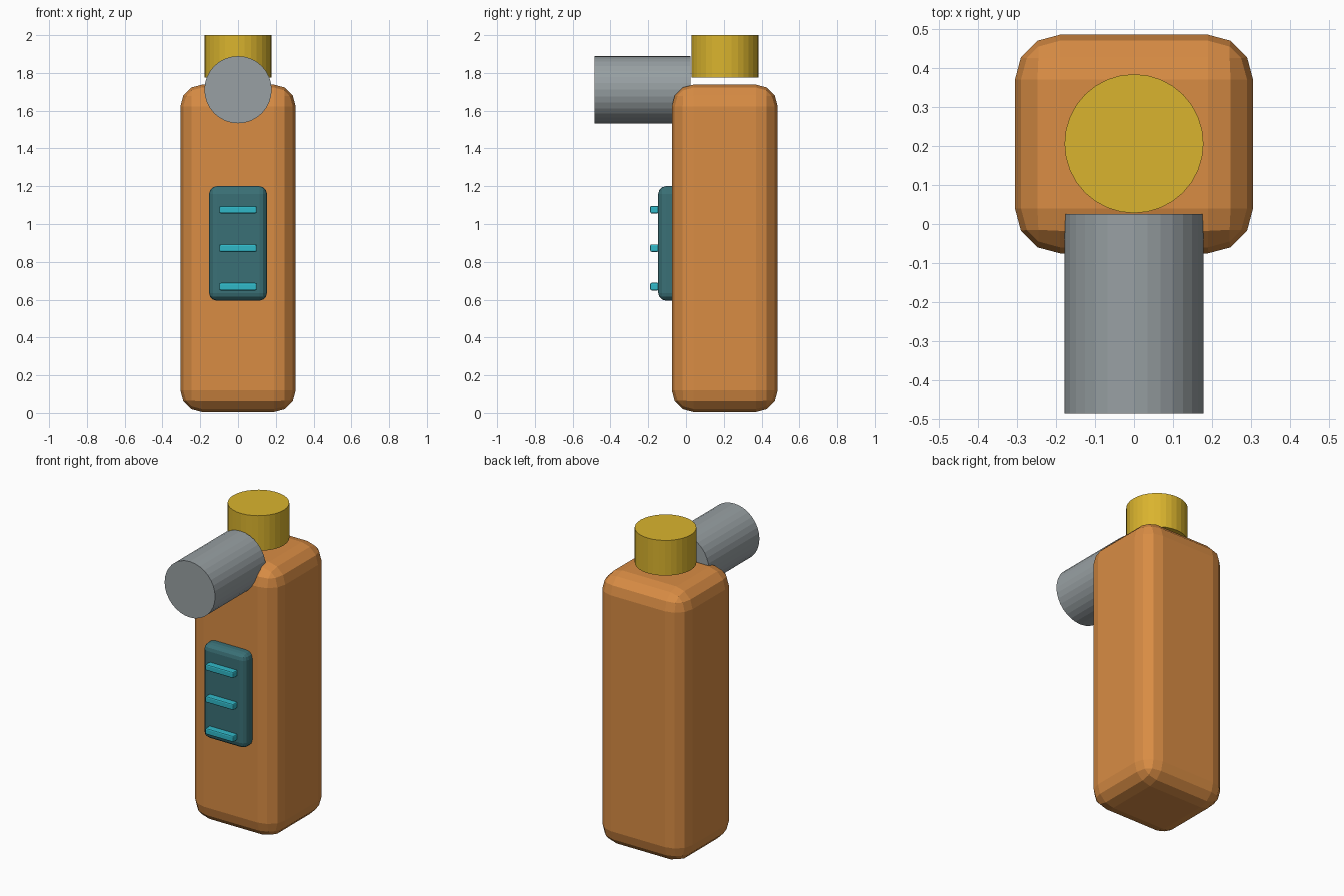
import bpy
import bmesh
import math
from mathutils import Matrix, Vector

if "Cube" in bpy.data.objects:
    bpy.data.objects.remove(bpy.data.objects["Cube"])


def material(name, rgb):
    """Flat colour given as sRGB 0-255, stored as linear."""
    m = bpy.data.materials.new(name)
    lin = [(c / 255 / 12.92) if c < 11 else ((c / 255 + 0.055) / 1.055) ** 2.4 for c in rgb]
    m.diffuse_color = (*lin, 1)
    m.use_nodes = True
    m.node_tree.nodes["Principled BSDF"].inputs["Base Color"].default_value = m.diffuse_color
    return m


ORANGE = material("orange", (216, 140, 68))
YELLOW = material("yellow", (218, 180, 46))
GREY = material("grey", (152, 160, 163))
DARK_TEAL = material("dark teal", (58, 112, 118))
CYAN = material("cyan", (48, 184, 200))


def finish(name, bm, mat):
    mesh = bpy.data.meshes.new(name)
    bm.to_mesh(mesh)
    bm.free()
    mesh.materials.append(mat)
    ob = bpy.data.objects.new(name, mesh)
    bpy.context.collection.objects.link(ob)
    return ob


def rounded_box(name, lo, hi, radius, segments, mat):
    lo, hi = Vector(lo), Vector(hi)
    bm = bmesh.new()
    bmesh.ops.create_cube(bm, size=1, matrix=Matrix.Translation((lo + hi) / 2) @ Matrix.Diagonal((*(hi - lo), 1)))
    ob = finish(name, bm, mat)
    bev = ob.modifiers.new("rounded edges", "BEVEL")
    bev.width, bev.segments = radius, segments
    return ob


def cylinder(name, centre, radius, length, mat, tilt=0):
    bm = bmesh.new()
    bmesh.ops.create_cone(bm, cap_ends=True, segments=32, radius1=radius, radius2=radius, depth=length,
                          matrix=Matrix.Translation(centre) @ Matrix.Rotation(tilt, 4, "X"))
    return finish(name, bm, mat)


# Main body
rounded_box("body", (-0.305, -0.075, 0.005), (0.305, 0.485, 1.738), 0.115, 3, ORANGE)

# Cap hovering just above the body, and the forward-facing barrel
cylinder("top_cap", (0, 0.206, 1.888), 0.178, 0.224, YELLOW)
cylinder("front_barrel", (0, -0.23, 1.711), 0.178, 0.51, GREY, math.pi / 2)

# Front panel with three raised bars
rounded_box("front_panel", (-0.153, -0.147, 0.595), (0.153, -0.03, 1.2), 0.04, 3, DARK_TEAL)
for i in range(3):
    z = 0.669 + i * 0.2035
    rounded_box(f"panel_bar_{i + 1}", (-0.099, -0.19, z - 0.02), (0.099, -0.144, z + 0.02), 0.008, 2, CYAN)
